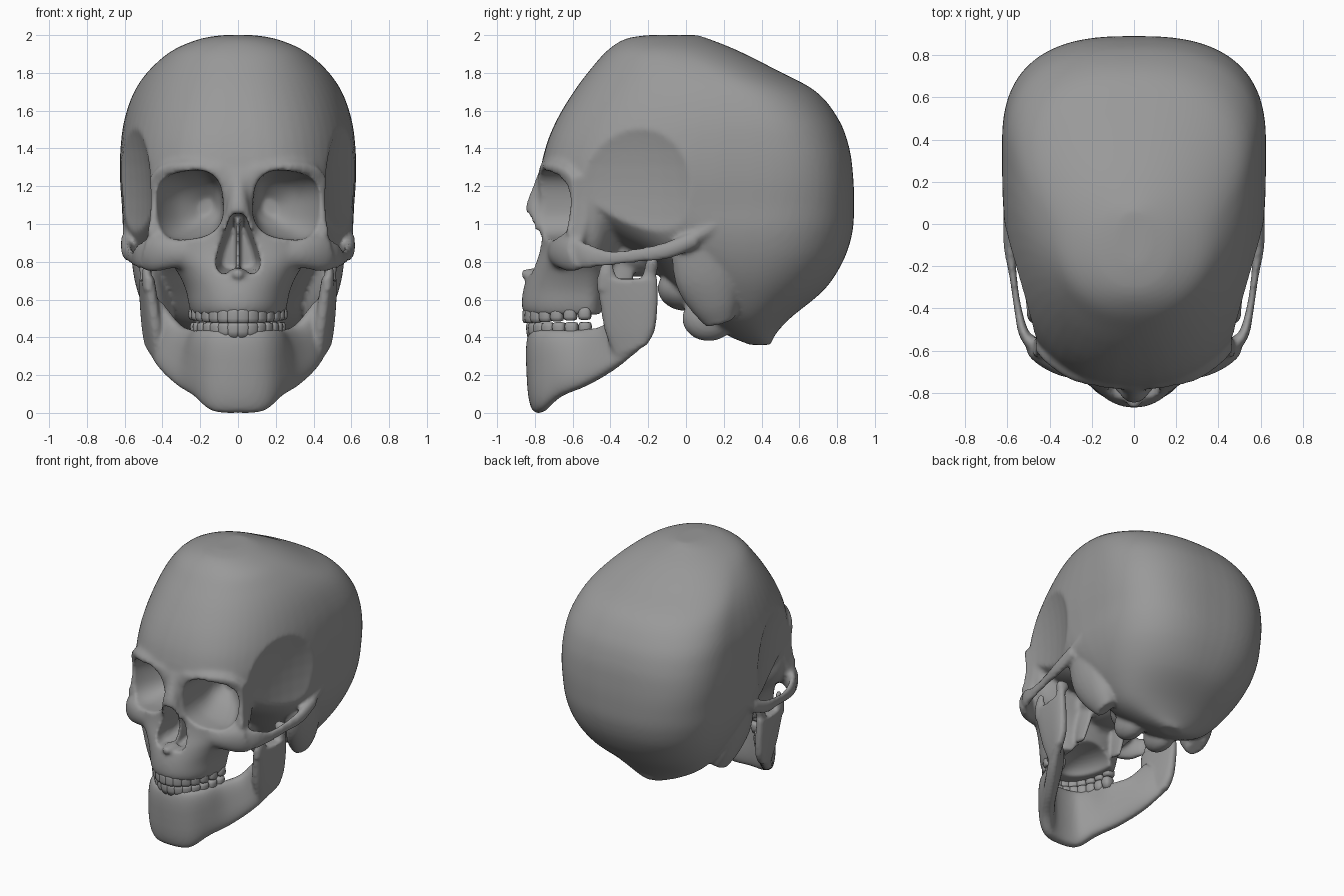
import bpy, bmesh
from math import sin, cos, pi, radians
from mathutils import Vector as V, Matrix

cube = bpy.data.objects.get("Cube")
if cube:
    bpy.data.objects.remove(cube)

bone = bpy.data.materials.new("bone_grey")
bone.use_nodes = True
grey = (0.32, 0.32, 0.32, 1)
bone.diffuse_color = grey
bone.node_tree.nodes["Principled BSDF"].inputs["Base Color"].default_value = grey


# ---- helpers ----
def spline(rows, k=5):
    """Smooth curve through rows of numbers."""
    p, out = [rows[0], *rows, rows[-1]], []
    for four in zip(p, p[1:], p[2:], p[3:]):
        for i in range(k):
            t = i / k
            out.append([(2*b + (c-a)*t + (2*a-5*b+4*c-d)*t*t + (3*b-a-3*c+d)*t**3) / 2
                        for a, b, c, d in zip(*four)])
    return out + [list(rows[-1])]


def ring(c, u, v, e=2.0, v2=None, n=32):
    """Superellipse about c; v2 replaces v on its negative half."""
    pts = []
    for i in range(n):
        co, si = cos(2*pi*i/n), sin(2*pi*i/n)
        x = abs(co)**(2/e) * (1 if co > 0 else -1)
        y = abs(si)**(2/e) * (1 if si > 0 else -1)
        pts.append(c + u*x + (v2 if v2 and y < 0 else v)*y)
    return pts


def loft(bm, rings):
    loops = [[bm.verts.new(p) for p in r] for r in rings]
    n = len(loops[0])
    for a, b in zip(loops, loops[1:]):
        for i in range(n):
            j = (i + 1) % n
            bm.faces.new((a[i], a[j], b[j], b[i]))
    bm.faces.new(loops[0][::-1])
    bm.faces.new(loops[-1])


def slices(bm, rows):
    """Level slices: z, front y, back y, half width, y of the widest point, squareness."""
    loft(bm, [ring(V((0, m, z)), V((w, 0, 0)), V((0, b-m, 0)), e, V((0, m-f, 0)), 64)
              for z, f, b, w, m, e in spline(rows)])


def tube(bm, rows, e=2.0):
    """Rows of x, y, z, side radius, upright radius."""
    rows = spline(rows)
    pts = [V(r[:3]) for r in rows]
    run = (pts[-1] - pts[0]).normalized()
    ref = V((0, 1, 0)) if abs(run.z) > 0.7 else V((0, 0, 1))
    rings = []
    for i, r in enumerate(rows):
        t = (pts[min(i+1, len(pts)-1)] - pts[max(i-1, 0)]).normalized()
        side = t.cross(ref).normalized()
        rings.append(ring(pts[i], side*r[3], side.cross(t)*r[4], e, n=20))
    loft(bm, rings)


def blade(bm, rows, e=3.0):
    """Rows of one edge point, the other edge point, half thickness."""
    rows = spline(rows)
    mids = [(V(r[:3]) + V(r[3:6])) / 2 for r in rows]
    rings = []
    for i, r in enumerate(rows):
        t = mids[min(i+1, len(mids)-1)] - mids[max(i-1, 0)]
        u = (V(r[3:6]) - V(r[:3])) / 2
        rings.append(ring(mids[i], u, t.cross(u).normalized()*r[6], e))
    loft(bm, rings)


def ellipsoid(bm, c, r, turn=0):
    m = Matrix.Translation(c) @ Matrix.Rotation(radians(turn), 4, 'Z') @ Matrix.Diagonal((*r, 1))
    bmesh.ops.create_uvsphere(bm, u_segments=32, v_segments=20, radius=1, matrix=m)


def mirror(bm):
    geo = bmesh.ops.duplicate(bm, geom=bm.verts[:] + bm.edges[:] + bm.faces[:])["geom"]
    for v in geo:
        if isinstance(v, bmesh.types.BMVert):
            v.co.x *= -1


def make(bm, name):
    bmesh.ops.recalc_face_normals(bm, faces=bm.faces)
    me = bpy.data.meshes.new(name)
    bm.to_mesh(me)
    bm.free()
    ob = bpy.data.objects.new(name, me)
    bpy.context.collection.objects.link(ob)
    return ob


def fuse(ob, voxel, cutter=None, smooth=0):
    """Merge the parts into one skin, carve it, soften it, and bake the result."""
    m = ob.modifiers.new("skin", 'REMESH')
    m.mode, m.voxel_size = 'VOXEL', voxel
    if cutter:
        m = ob.modifiers.new("carve", 'BOOLEAN')
        m.operation, m.solver, m.object = 'DIFFERENCE', 'EXACT', cutter
    if smooth:
        m = ob.modifiers.new("soften", 'SMOOTH')
        m.factor, m.iterations = 0.5, smooth
    dg = bpy.context.evaluated_depsgraph_get()
    me = bpy.data.meshes.new_from_object(ob.evaluated_get(dg))
    ob.modifiers.clear()
    ob.data = me


def finish(ob):
    ob.data.materials.clear()
    ob.data.materials.append(bone)
    ob.data.shade_smooth()


# ---- braincase and face, before carving ----
bm = bmesh.new()
tube(bm, [(.08, -.755, 1.28, .03, .03), (.27, -.72, 1.305, .03, .03),
          (.4, -.635, 1.28, .03, .03), (.455, -.57, 1.2, .025, .035)])       # brow
tube(bm, [(.455, -.575, 1.24, .025, .04), (.445, -.565, 1.1, .03, .045),
          (.46, -.59, .94, .035, .05)])                                     # outer rim
tube(bm, [(.22, -.69, .85, .05, .07), (.34, -.665, .85, .055, .085),
          (.45, -.605, .845, .05, .1), (.52, -.53, .835, .03, .075)])       # cheekbone
mirror(bm)
slices(bm, [(.36, .34, .45, .08, .4, 2), (.41, .22, .47, .22, .36, 2), (.5, .08, .55, .37, .32, 2.1),
            (.65, -.05, .73, .49, .32, 2.25), (.8, -.2, .83, .565, .32, 2.5),
            (.95, -.45, .88, .605, .33, 2.6), (1.1, -.68, .89, .615, .35, 2.7),
            (1.25, -.765, .885, .625, .36, 2.7), (1.4, -.745, .865, .622, .36, 2.6),
            (1.55, -.685, .81, .602, .34, 2.45), (1.7, -.595, .69, .55, .25, 2.3),
            (1.82, -.505, .47, .465, .1, 2.2), (1.92, -.415, .27, .345, -.05, 2.2),
            (1.98, -.32, .12, .2, -.1, 2.1), (2, -.2, .06, .08, -.08, 2)])
slices(bm, [(.52, -.855, -.42, .245, -.52, 2.1), (.57, -.87, -.42, .26, -.52, 2.1),
            (.66, -.86, -.4, .28, -.52, 2.1), (.76, -.825, -.38, .33, -.52, 2.2),
            (.85, -.785, -.36, .41, -.52, 2.2), (.95, -.765, -.34, .45, -.52, 2.2),
            (1.1, -.76, -.32, .455, -.52, 2.2), (1.24, -.785, -.33, .45, -.52, 2.2),
            (1.33, -.755, -.35, .41, -.5, 2.2)])
tube(bm, [(0, -.74, 1.27, .05, .04), (0, -.765, 1.18, .05, .05),
          (0, -.79, 1.07, .065, .06), (0, -.765, .97, .1, .05)])            # nasal bones
ellipsoid(bm, (0, -.25, .84), (.2, .25, .12))                               # base of braincase
skull = make(bm, "rough_skull")

# ---- cutters ----
bm = bmesh.new()
loft(bm, [ring(V((x, y, z)), V((a, 0, -.025)), V((.015, 0, b)), 2.7) for y, x, z, a, b in spline(
    [(-1, .262, 1.1, .183, .18), (-.7, .262, 1.1, .183, .18), (-.58, .25, 1.1, .168, .17),
     (-.45, .21, 1.1, .12, .12), (-.36, .17, 1.09, .04, .04)])])            # eye sockets
ellipsoid(bm, (.69, -.27, 1.13), (.19, .5, .58), -17)                       # temples
mirror(bm)
half = [(.035, 1.055), (.07, .96), (.1, .88), (.122, .79), (.1, .74), (.03, .73)]
pear = half + [(-x, z) for x, z in reversed(half)]
loft(bm, [[V((x*k, y, .85 + (z-.85)*k)) for x, z in pear] for y, k in ((-1, 1), (-.75, 1), (-.58, .75))])
ellipsoid(bm, (0, -.46, .5), (.165, .29, .12))                              # palate hollow
cutter = make(bm, "cutter")
cutter.hide_render = True
fuse(cutter, .014)
fuse(skull, .018, cutter)

# ---- skull with arches and base added ----
bm = bmesh.new()
tube(bm, [(.46, -.6, .85, .03, .08), (.52, -.52, .83, .025, .065), (.55, -.4, .82, .018, .04),
          (.572, -.25, .835, .018, .038), (.588, -.1, .86, .03, .045), (.58, .05, .92, .04, .045)])
tube(bm, [(.575, -.06, .88, .03, .03), (.58, .1, .96, .03, .04),
          (.58, .22, 1.05, .025, .04), (.585, .3, 1.15, .015, .02)])        # ear ridge
tube(bm, [(.49, .07, .88, .08, .15), (.47, .1, .72, .08, .16),
          (.43, .15, .58, .075, .13), (.4, .18, .48, .05, .08)])            # mastoid
tube(bm, [(.13, -.34, .86, .03, .08), (.15, -.36, .7, .025, .08), (.16, -.38, .56, .015, .04)])
ellipsoid(bm, (.13, .12, .5), (.09, .14, .12))                              # neck joint
mirror(bm)
ellipsoid(bm, (0, 0, .66), (.17, .15, .12))                                 # centre of base
tube(bm, [(0, -.76, .73, .06, .04), (0, -.82, .735, .045, .03), (0, -.87, .735, .025, .02)])
blade(bm, [(0, -.56, .72, 0, -.78, .72, .012), (0, -.56, .85, 0, -.7, .85, .012),
           (0, -.56, 1.02, 0, -.74, 1.02, .012)])                           # septum
bm.from_mesh(skull.data)
rough = skull
skull = make(bm, "skull")
for helper in (rough, cutter):
    bpy.data.objects.remove(helper)
fuse(skull, .0135, smooth=5)
finish(skull)

# ---- lower jaw ----
bm = bmesh.new()
blade(bm, [(.475, -.21, .355, .42, -.38, .3, .03), (.482, -.165, .44, .43, -.43, .44, .04),
           (.492, -.15, .58, .45, -.455, .58, .04), (.497, -.15, .71, .47, -.475, .71, .035)])
tube(bm, [(.475, -.41, .66, .03, .065), (.483, -.42, .74, .025, .045), (.48, -.41, .82, .014, .02)])
tube(bm, [(.49, -.205, .66, .03, .055), (.49, -.19, .74, .03, .035), (.485, -.18, .79, .05, .035),
          (.485, -.18, .82, .035, .02)])                                    # hinge
mirror(bm)
side = [(.13, -.755, .01, .12, -.775, .44, .055), (.215, -.665, .085, .19, -.69, .44, .055),
        (.315, -.53, .145, .23, -.54, .44, .05), (.41, -.38, .235, .31, -.42, .47, .045),
        (.465, -.25, .33, .42, -.37, .6, .035)]
flip = [(-a, b, c, -d, e, f, g) for a, b, c, d, e, f, g in reversed(side)]
blade(bm, flip + [(0, -.78, .0, 0, -.8, .44, .055)] + side)
jaw = make(bm, "lower_jaw")
fuse(jaw, .013, smooth=4)
finish(jaw)


# ---- teeth ----
def teeth(name, count, width, depth, gum, tip, rise):
    bm = bmesh.new()
    for i in range(count):
        a = radians(6 + 168 * i / (count - 1))
        out = V((cos(a) * depth, -sin(a) * width, 0)).normalized()
        along = V((-out.y, out.x, 0))
        c = V((cos(a) * width, -.5 - sin(a) * depth, 0))
        end = tip + rise * (1 - sin(a))
        thick = .022 + .02 * (1 - sin(a))
        rings = []
        for t, k in ((0, .7), (.4, .95), (.75, 1), (.95, .85), (1, .5)):
            c.z = gum + (end - gum) * t
            rings.append(ring(c.copy(), along * .036 * k, out * thick * k, 2.8, n=16))
        loft(bm, rings)
    finish(make(bm, name))


teeth("upper_teeth", 14, .225, .345, .57, .475, .02)
teeth("lower_teeth", 14, .215, .325, .4, .478, .004)
